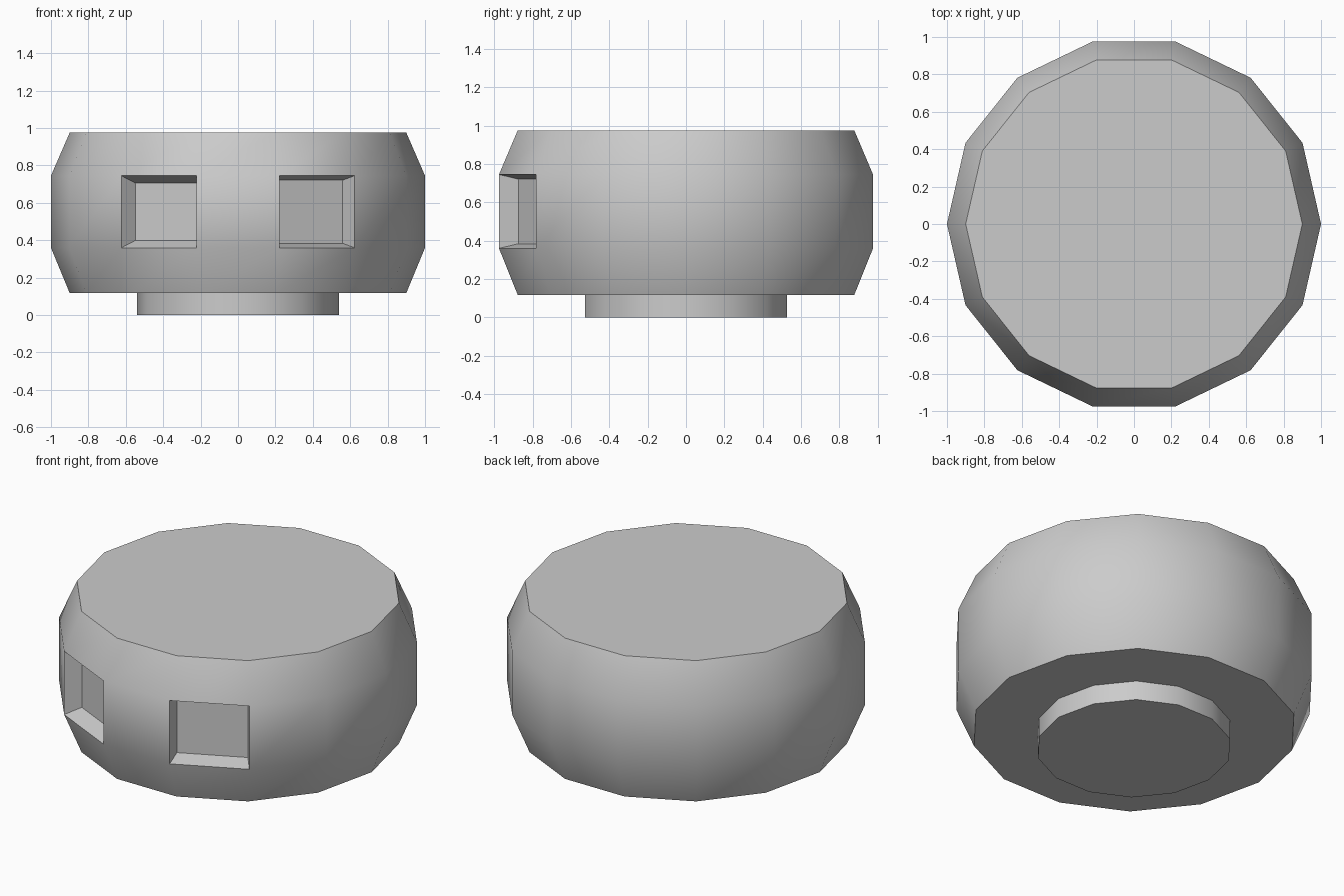
import bpy, bmesh
from math import cos, sin, pi

if "Cube" in bpy.data.objects:
    bpy.data.objects.remove(bpy.data.objects["Cube"])

SIDES = 14


def lathe(name, profile, cap_start=False, cap_end=False, recesses=()):
    """Stack 14-sided rings of (radius, z); sink the listed (x, z, inset, depth) faces."""
    bm = bmesh.new()
    rings = [[bm.verts.new((r * cos(2 * pi * k / SIDES), r * sin(2 * pi * k / SIDES), z))
              for k in range(SIDES)] for r, z in profile]
    for a, b in zip(rings, rings[1:]):
        for k in range(SIDES):
            n = (k + 1) % SIDES
            bm.faces.new((a[k], a[n], b[n], b[k]))
    if cap_start:
        bm.faces.new(rings[0][::-1])
    if cap_end:
        bm.faces.new(rings[-1])
    bm.normal_update()

    for x, z, inset, depth in recesses:
        face = min((f for f in bm.faces if len(f.verts) == 4 and f.calc_center_median().y < 0),
                   key=lambda f: abs(f.calc_center_median().x - x)
                   + abs(f.calc_center_median().z - z))
        bmesh.ops.inset_individual(bm, faces=[face], thickness=inset, depth=-depth,
                                   use_even_offset=True)

    mesh = bpy.data.meshes.new(name)
    bm.to_mesh(mesh)
    bm.free()
    ob = bpy.data.objects.new(name, mesh)
    bpy.context.collection.objects.link(ob)
    bpy.ops.object.select_all(action='DESELECT')
    ob.select_set(True)
    bpy.context.view_layer.objects.active = ob
    bpy.ops.object.shade_smooth_by_angle(angle=pi / 6)
    return ob


# Drum body with two sunken square windows at the front
lathe("body", [(0.54, 0.118), (0.9, 0.118), (1.0, 0.36), (1.0, 0.745), (0.9, 0.975)],
      cap_end=True,
      recesses=[(-0.42, 0.55, 0.039, 0.09), (0.42, 0.55, 0.024, 0.1)])

# Narrow foot underneath
lathe("foot", [(0.54, 0.0), (0.54, 0.118)], cap_start=True)
